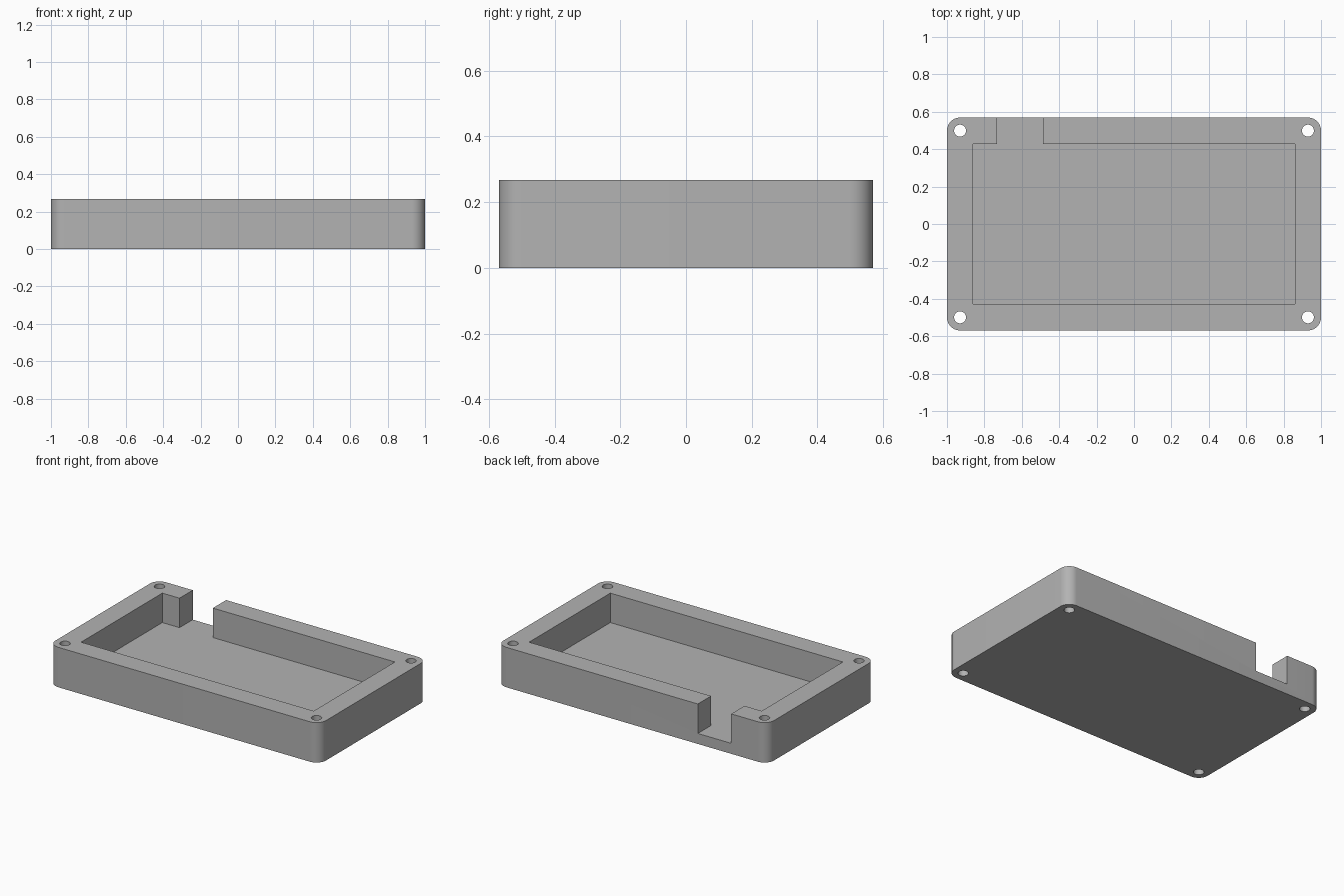
import bpy, math

cube = bpy.data.objects.get("Cube")
if cube:
    bpy.data.objects.remove(cube, do_unlink=True)

HALF_X, HALF_Y, HEIGHT = 1.0, 0.569, 0.267
WALL, FLOOR, CORNER = 0.14, 0.07, 0.07
HOLE_RADIUS = 0.032
NOTCH_LEFT, NOTCH_RIGHT = -0.733, -0.486

grey = bpy.data.materials.new("plain grey")
grey.use_nodes = True
grey.diffuse_color = (0.45, 0.45, 0.45, 1)
grey.node_tree.nodes["Principled BSDF"].inputs["Base Color"].default_value = grey.diffuse_color


def box(name, low, high):
    """Axis-aligned box between two corners."""
    bpy.ops.mesh.primitive_cube_add(size=1, location=[(a + b) / 2 for a, b in zip(low, high)])
    obj = bpy.context.object
    obj.name = name
    obj.scale = [b - a for a, b in zip(low, high)]
    bpy.ops.object.transform_apply(location=True, rotation=False, scale=True)
    obj.data.materials.append(grey)
    return obj


def apply_modifier(obj, mod):
    bpy.context.view_layer.objects.active = obj
    bpy.ops.object.modifier_apply(modifier=mod.name)


def cut(obj, cutter):
    """Subtract the cutter, then discard it."""
    mod = obj.modifiers.new("cut", 'BOOLEAN')
    mod.operation = 'DIFFERENCE'
    mod.solver = 'EXACT'
    mod.object = cutter
    apply_modifier(obj, mod)
    bpy.data.objects.remove(cutter, do_unlink=True)


# Solid block with rounded vertical corners
tray = box("enclosure_tray", (-HALF_X, -HALF_Y, 0), (HALF_X, HALF_Y, HEIGHT))
weights = tray.data.attributes.new("bevel_weight_edge", 'FLOAT', 'EDGE')
for edge in tray.data.edges:
    a, b = (tray.data.vertices[i].co for i in edge.vertices)
    weights.data[edge.index].value = 1.0 if abs(a.z - b.z) > 0.1 else 0.0
bevel = tray.modifiers.new("corners", 'BEVEL')
bevel.limit_method = 'WEIGHT'
bevel.width = CORNER
bevel.segments = 12
apply_modifier(tray, bevel)

# Open cavity
inner_x, inner_y = HALF_X - WALL, HALF_Y - WALL
cut(tray, box("cavity_cutter", (-inner_x, -inner_y, FLOOR), (inner_x, inner_y, HEIGHT + 0.1)))

# Cable notch through the back wall, level with the cavity floor
cut(tray, box("notch_cutter", (NOTCH_LEFT, inner_y - 0.1, FLOOR),
              (NOTCH_RIGHT, HALF_Y + 0.1, HEIGHT + 0.1)))

# Screw holes right through the four corners
for sx in (-1, 1):
    for sy in (-1, 1):
        bpy.ops.mesh.primitive_cylinder_add(
            vertices=40, radius=HOLE_RADIUS, depth=1,
            location=(sx * (HALF_X - CORNER), sy * (HALF_Y - CORNER), HEIGHT / 2))
        hole = bpy.context.object
        hole.name = "hole_cutter"
        hole.data.materials.append(grey)
        cut(tray, hole)

# Smooth rounded walls, sharp rims
bpy.ops.object.select_all(action='DESELECT')
tray.select_set(True)
bpy.context.view_layer.objects.active = tray
bpy.ops.object.shade_smooth_by_angle(angle=math.radians(30))
